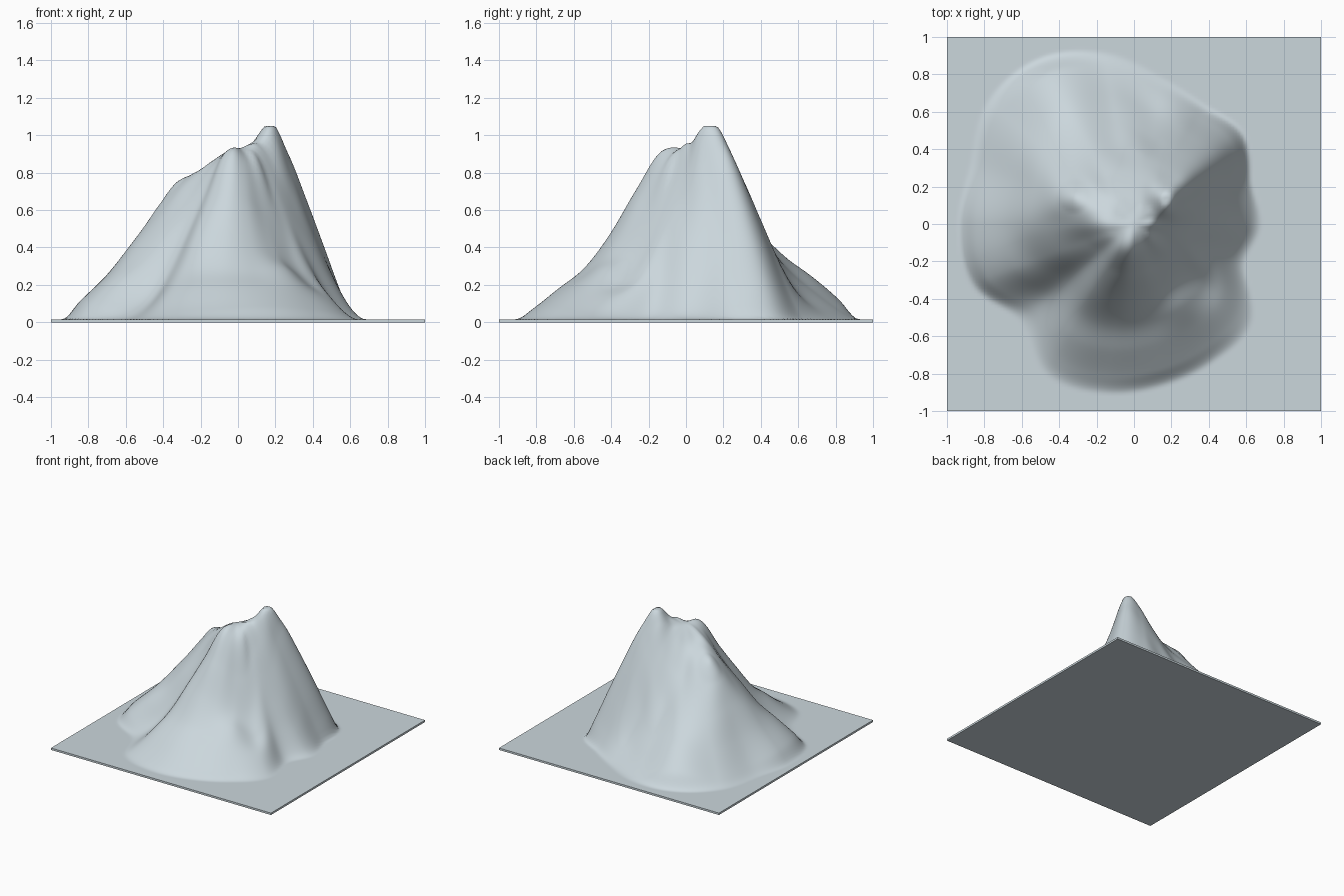
import bpy, bmesh, math
from mathutils import Vector

if "Cube" in bpy.data.objects:
    bpy.data.objects.remove(bpy.data.objects["Cube"])

BASE = 0.016          # thickness of the flat plate
SUMMIT = 0.93         # height at the polar centre
T = [0, 0.15, 0.3, 0.45, 0.6, 0.75, 0.9, 1.0]   # fractions of the foot radius

# One spur or gully every 20 degrees from +x: foot radius, then heights going outwards
SPURS = [
    (.68, .95, .81, .60, .40, .21, .06),
    (.67, .96, .99, .79, .56, .33, .11),
    (.76, .97, 1.04, .90, .67, .42, .16),
    (.74, .94, .97, .80, .58, .34, .11),
    (.80, .91, .82, .62, .36, .17, .06),
    (.93, .86, .68, .45, .28, .16, .06),
    (1.02, .82, .64, .48, .35, .25, .13),
    (1.02, .82, .72, .56, .39, .22, .08),
    (.93, .84, .78, .66, .45, .24, .08),
    (.94, .86, .74, .58, .42, .25, .11),
    (.93, .85, .66, .50, .34, .23, .11),
    (.80, .88, .68, .48, .29, .14, .05),
    (.93, .90, .68, .48, .29, .17, .06),
    (.92, .91, .70, .47, .29, .18, .07),
    (.88, .88, .66, .43, .28, .18, .08),
    (.85, .86, .60, .38, .28, .17, .07),
    (.82, .88, .60, .36, .22, .14, .05),
    (.63, .92, .75, .56, .37, .20, .06),
]


def catmull(a, b, c, d, f):
    return b + 0.5 * f * (c - a + f * (2*a - 5*b + 4*c - d + f * (3*(b - c) + d - a)))


def around(col, ang):
    """Smoothly blend one column of the spur table around the mountain."""
    n = len(SPURS)
    u = ang / math.tau * n
    i = math.floor(u)
    return catmull(*(SPURS[(i + k) % n][col] for k in (-1, 0, 1, 2)), u - i)


def height(x, y):
    r, ang = math.hypot(x, y), math.atan2(y, x) % math.tau
    t = r / around(0, ang)
    if t >= 1:
        return BASE
    h = [SUMMIT] + [around(c, ang) for c in range(1, 7)] + [BASE]
    i = max(k for k in range(len(T) - 1) if T[k] <= t)
    dt = T[i + 1] - T[i]
    f = (t - T[i]) / dt

    # tangents across uneven knots; flat at the foot, opposite spur at the centre
    def slope(k):
        if k == 0:
            return 0.0
        if k == len(T) - 1:
            return -0.1
        return (h[k + 1] - h[k - 1]) / (T[k + 1] - T[k - 1])
    z = ((2*f**3 - 3*f**2 + 1) * h[i] + (f**3 - 2*f**2 + f) * dt * slope(i)
         + (3*f**2 - 2*f**3) * h[i + 1] + (f**3 - f**2) * dt * slope(i + 1))
    # sharp horn on the summit and a small western knob
    z += 0.03 * max(0, 1 - math.hypot(x - .18, y - .13) / .09)
    z += 0.03 * max(0, 1 - math.hypot(x + .32, y - .15) / .09)
    return min(max(z, BASE), 1.05)


# Mountain: displaced grid with a skirt and a flat underside
bm = bmesh.new()
bmesh.ops.create_grid(bm, x_segments=128, y_segments=128, size=1)
for v in bm.verts:
    v.co.z = height(v.co.x, v.co.y)
for f in bm.faces:
    f.smooth = True
rim = [e for e in bm.edges if e.is_boundary]
new = bmesh.ops.extrude_edge_only(bm, edges=rim)["geom"]
for v in (g for g in new if isinstance(g, bmesh.types.BMVert)):
    v.co.z = 0
for f in (g for g in new if isinstance(g, bmesh.types.BMFace)):
    f.smooth = False
bottom = [e for e in bm.edges if e.is_boundary]
bmesh.ops.holes_fill(bm, edges=bottom, sides=0)
bmesh.ops.recalc_face_normals(bm, faces=bm.faces)

mesh = bpy.data.meshes.new("mountain")
bm.to_mesh(mesh)
bm.free()
mountain = bpy.data.objects.new("mountain", mesh)
bpy.context.collection.objects.link(mountain)

stone = bpy.data.materials.new("pale grey stone")
stone.diffuse_color = (0.60, 0.68, 0.72, 1)
stone.use_nodes = True
stone.node_tree.nodes["Principled BSDF"].inputs["Base Color"].default_value = stone.diffuse_color
mesh.materials.append(stone)

# Keep the plate edges crisp
bpy.context.view_layer.objects.active = mountain
mountain.select_set(True)
bpy.ops.object.shade_smooth_by_angle(angle=math.radians(60))
